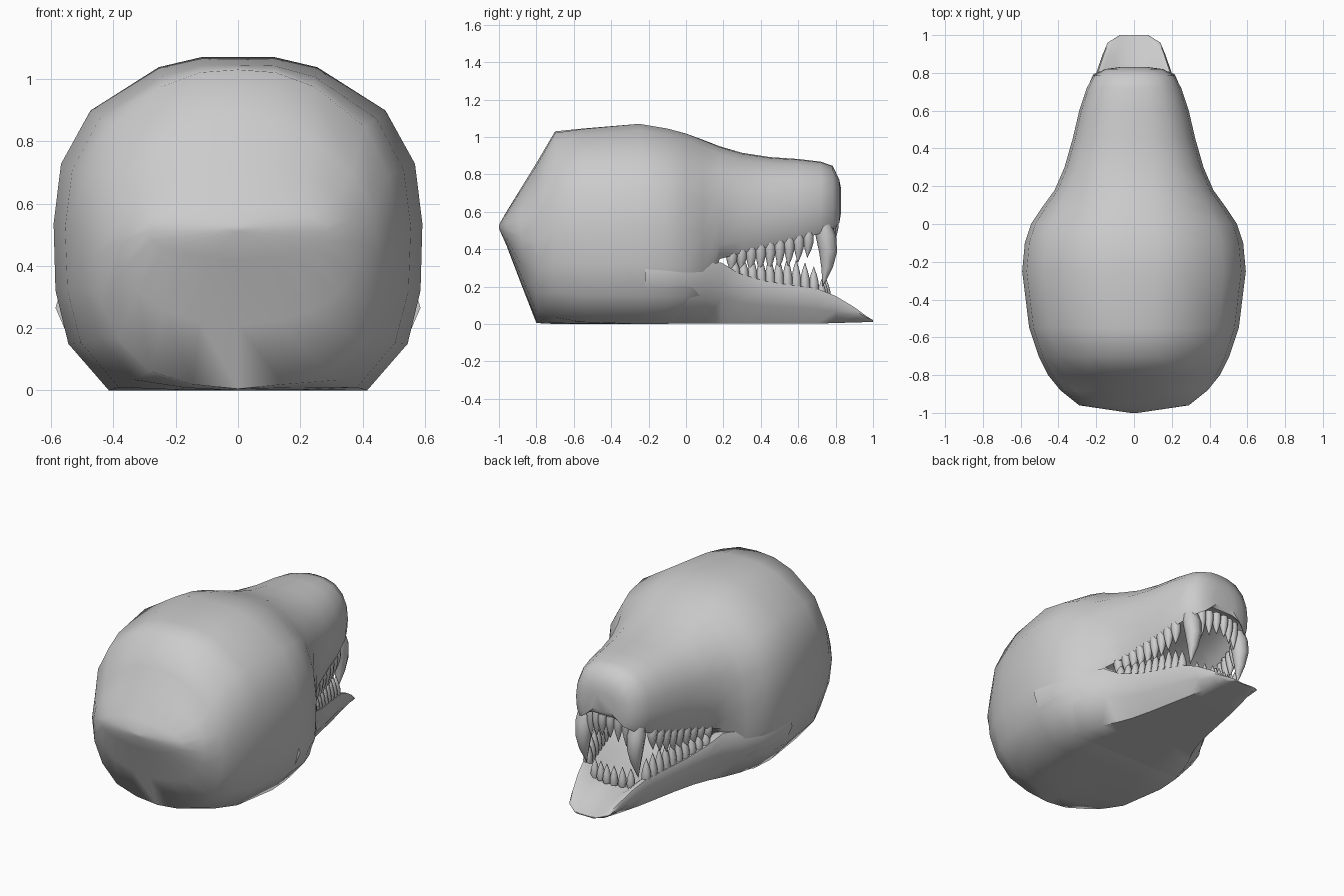
import bpy, bmesh, math
from mathutils import Vector

if "Cube" in bpy.data.objects:
    bpy.data.objects.remove(bpy.data.objects["Cube"])


def finish(name, bm, angle=55):
    bmesh.ops.recalc_face_normals(bm, faces=bm.faces)
    me = bpy.data.meshes.new(name)
    bm.to_mesh(me)
    bm.free()
    ob = bpy.data.objects.new(name, me)
    bpy.context.collection.objects.link(ob)
    bpy.context.view_layer.objects.active = ob
    ob.select_set(True)
    bpy.ops.object.shade_smooth_by_angle(angle=math.radians(angle))
    ob.select_set(False)
    return ob


def skin(bm, rings):
    """Join closed rings of points and cap both ends."""
    loops = [[bm.verts.new(p) for p in r] for r in rings]
    n = len(loops[0])
    for a, b in zip(loops, loops[1:]):
        for i in range(n):
            j = (i + 1) % n
            bm.faces.new((a[i], a[j], b[j], b[i]))
    bm.faces.new(loops[0])
    bm.faces.new(loops[-1])


def mirrored(y, half):
    """Close a half section that runs from centre to centre."""
    return ([Vector((x, y, z)) for x, z in half] +
            [Vector((-x, y, z)) for x, z in half[-2:0:-1]])


def lerp_table(table, y, k):
    for a, b in zip(table, table[1:]):
        if a[0] <= y <= b[0]:
            return a[k] + (b[k] - a[k]) * (y - a[0]) / (b[0] - a[0])
    return table[-1][k]


# Skull and upper jaw: round back, skull section, then a muzzle with palate
SKULL = [(0, 0), (.35, 0), (.7, 0), (.92, .14), (.99, .3), (1, .5),
         (.96, .68), (.8, .84), (.43, .97), (.2, 1), (0, 1)]
MUZZLE = [(0, 0), (.45, 0), (.74, 0), (.88, 0), (.97, .12), (1, .35),
          (.96, .58), (.83, .78), (.58, .93), (.28, .99), (0, 1)]
ROUND = [(math.sin(i * math.pi / 10), .5 - .5 * math.cos(i * math.pi / 10))
         for i in range(11)]
PALATE = [1, 1, .6] + [0] * 8
# y, half width, bottom, top, palate height, blend (-1 round, 1 muzzle)
HEAD = [(-1, .02, .51, .53, 0, -1), (-.96, .29, .42, .6, 0, -1),
        (-.88, .39, .21, .73, 0, -.9), (-.8, .455, .005, .86, 0, -.7),
        (-.7, .505, 0, 1.03, 0, -.35), (-.55, .555, 0, 1.045, 0, -.1),
        (-.25, .592, 0, 1.07, 0, 0), (-.1, .578, 0, 1.045, 0, 0),
        (0, .545, .02, 1.018, 0, .05), (.09, .485, .06, .985, 0, .3),
        (.18, .42, .33, .95, .03, .8), (.3, .368, .38, .915, .08, 1),
        (.45, .325, .415, .892, .12, 1), (.6, .29, .45, .882, .12, 1),
        (.72, .25, .485, .868, .12, 1), (.785, .215, .51, .845, .1, 1),
        (.82, .155, .54, .77, .04, 1), (.83, .08, .6, .72, 0, 1)]
rings = []
for y, w, zb, zt, p, t in HEAD:
    half = []
    for (a, b), target, k in zip(SKULL, ROUND if t < 0 else MUZZLE, PALATE):
        u = a + (target[0] - a) * abs(t)
        v = b + (target[1] - b) * abs(t)
        half.append((u * w, zb + v * (zt - zb) + k * p))
    rings.append(mirrored(y, half))
bm = bmesh.new()
skin(bm, rings)
finish("head_and_upper_jaw", bm)

# Lower jaw: flat underside, sloping sides flush with the cheeks, hollow floor
JAW_SECTION = [(0, 0), (.35, 0), (.7, 0), (.91, .42), (1, .78), (.96, 1),
               (.82, .97), (.55, .68), (0, .58)]
JAW = [(-.22, .586, .34), (-.1, .572, .335), (0, .535, .33), (.1, .475, .325),
       (.19, .41, .328), (.28, .36, .272), (.42, .31, .23), (.58, .265, .205),
       (.7, .23, .19), (.8, .2, .15), (.9, .165, .09), (.96, .14, .045),
       (1, .075, .02)]
rings = []
for y, w, zt in JAW:
    zb = .002 + max(0, y - .7) * .03
    rings.append(mirrored(y, [(u * w, zb + v * (zt - zb))
                              for u, v in JAW_SECTION]))
bm = bmesh.new()
skin(bm, rings)
finish("lower_jaw", bm)


def tooth(bm, base, length, radius, up, bow=0.0, lean=0.0):
    """Curved cone growing up or down from its base."""
    rings = []
    for t, s in [(0, .85), (.2, 1), (.45, .88), (.7, .56), (.9, .2), (1, .03)]:
        c = Vector(base) + Vector((0, bow * math.sin(math.pi * t) + lean * t,
                                   up * length * t))
        rings.append([c + Vector((math.cos(a), math.sin(a), 0)) * radius * s
                      for a in (i * math.tau / 8 for i in range(8))])
    skin(bm, rings)


# Upper teeth: side rows, two long fangs, front row
bm = bmesh.new()
for side in (-1, 1):
    for i in range(9):
        y = .24 + i * .051
        x = lerp_table(HEAD, y, 1) * .82
        z = lerp_table(HEAD, y, 2) + .035
        tooth(bm, (side * x, y, z), .12 + .05 * math.sin(i / 8 * 2.6), .031, -1,
              .006)
    tooth(bm, (side * .18, .73, .54), .34, .055, -1, .03, .0)
    for i in range(3):
        x = .028 + i * .047
        tooth(bm, (side * x, .79 - i * .012, .57), .14 + .02 * i, .027, -1)
finish("upper_teeth", bm, 70)

# Lower teeth: side rows and front row
bm = bmesh.new()
for side in (-1, 1):
    for i in range(10):
        y = .26 + i * .047
        x = lerp_table(JAW, y, 1) * .86
        z = lerp_table(JAW, y, 2) - .03
        tooth(bm, (side * x, y, z), .1 + .075 * math.sin(i / 9 * 2.5), .029, 1)
    for i in range(3):
        tooth(bm, (side * (.025 + i * .05), .75 - i * .012, .12), .12, .025, 1)
finish("lower_teeth", bm, 70)
